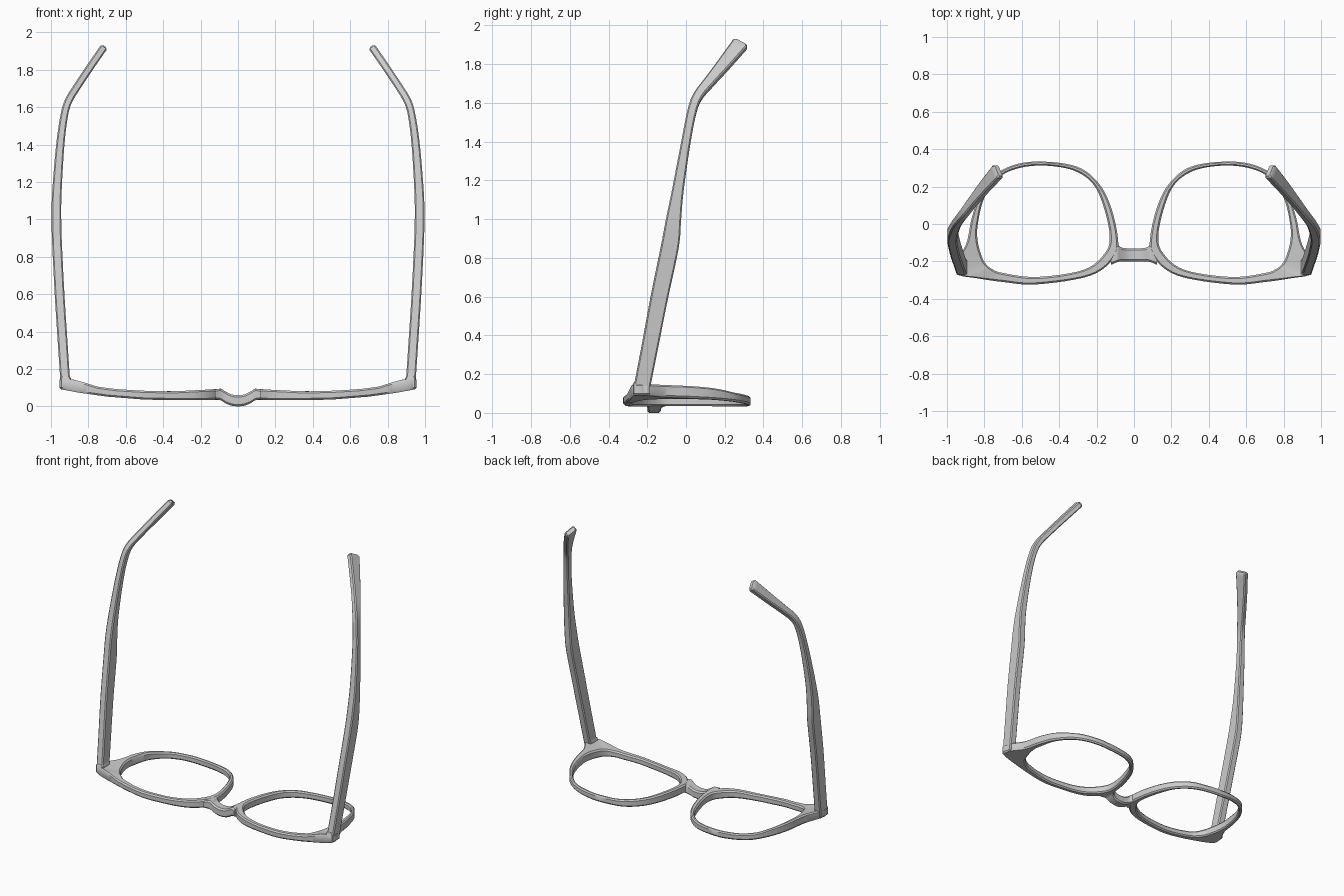
import bpy, bmesh, math
from mathutils import Vector

if "Cube" in bpy.data.objects:
    bpy.data.objects.remove(bpy.data.objects["Cube"])


def lerp_table(table, x):
    """Piecewise-linear lookup."""
    if x <= table[0][0]:
        return table[0][1]
    for (x0, v0), (x1, v1) in zip(table, table[1:]):
        if x <= x1:
            return v0 + (v1 - v0) * (x - x0) / (x1 - x0)
    return table[-1][1]


def spline(pts, n, closed):
    """Catmull-Rom through tuples of any length, n steps per span."""
    k, out = len(pts), []
    get = (lambda i: pts[i % k]) if closed else (lambda i: pts[max(0, min(k - 1, i))])
    for i in range(k if closed else k - 1):
        for s in range(n):
            t = s / n
            out.append([0.5 * (2 * b + (c - a) * t + (2 * a - 5 * b + 4 * c - d) * t * t
                               + (3 * b - a - 3 * c + d) * t ** 3)
                        for a, b, c, d in zip(get(i - 1), get(i), get(i + 1), get(i + 2))])
    if not closed:
        out.append(list(pts[-1]))
    return out


def octagon(hu, hv, c):
    """Chamfered rectangle in local u, v."""
    return [(-hu + c, -hv), (hu - c, -hv), (hu, -hv + c), (hu, hv - c),
            (hu - c, hv), (-hu + c, hv), (-hu, hv - c), (-hu, -hv + c)]


def loft(name, sections, closed, mirror):
    bm = bmesh.new()
    rows = [[bm.verts.new(p) for p in s] for s in sections]
    pairs = list(zip(rows, rows[1:] + rows[:1])) if closed else list(zip(rows, rows[1:]))
    for a, b in pairs:
        for i in range(len(a)):
            j = (i + 1) % len(a)
            bm.faces.new((a[i], a[j], b[j], b[i]))
    if not closed:
        bm.faces.new(rows[0])
        bm.faces.new(rows[-1])
    bmesh.ops.recalc_face_normals(bm, faces=bm.faces)
    me = bpy.data.meshes.new(name)
    bm.to_mesh(me)
    bm.free()
    ob = bpy.data.objects.new(name, me)
    bpy.context.collection.objects.link(ob)
    if mirror:
        ob.modifiers.new("mirror", 'MIRROR').use_axis[0] = True
    bpy.ops.object.select_all(action='DESELECT')
    ob.select_set(True)
    bpy.context.view_layer.objects.active = ob
    bpy.ops.object.shade_smooth_by_angle(angle=math.radians(35))
    return ob


# Lens rims: matched points (inner x, inner y, outer x, outer y)
rim = [(.47, .312, .47, .333), (.32, .285, .30, .305), (.22, .215, .195, .225),
       (.165, .10, .13, .11), (.13, -.06, .088, -.06), (.155, -.155, .10, -.17),
       (.27, -.245, .23, -.275), (.52, -.283, .52, -.323), (.70, -.262, .70, -.31),
       (.76, -.24, .84, -.29), (.793, -.212, .945, -.268), (.815, -.17, .945, -.20),
       (.836, -.09, .895, -.10), (.835, .0, .868, .03), (.80, .14, .826, .15),
       (.72, .25, .74, .265), (.61, .30, .62, .322)]
rim_low = [(.09, .035), (.3, .033), (.5, .036), (.7, .052), (.85, .073), (.95, .092)]
rim_high = [(.09, .095), (.15, .09), (.35, .08), (.5, .083), (.65, .092),
            (.75, .105), (.83, .13), (.88, .143), (.95, .15)]
sections = []
for ix, iy, ox, oy in spline(rim, 6, True):
    inner, outer = Vector((ix, iy)), Vector((ox, oy))
    w = (outer - inner).length
    d = (outer - inner) / w
    mid = (inner + outer) / 2
    sec = []
    for u, v in octagon(w / 2, 0.5, min(.3 * w, .009)):
        p = mid + d * u
        lo, hi = lerp_table(rim_low, p.x), lerp_table(rim_high, p.x)
        # chamfer rows keep a fixed offset in z
        f = v + 0.5
        z = lo + f * (hi - lo)
        if 1e-4 < f < 1 - 1e-4:
            z = lo + .009 if f < .5 else hi - .009
        sec.append((p.x, p.y, z))
    sections.append(sec)
loft("lens_rims", sections, True, True)

# Bridge: half profile (x, y front, y back, z low, z high), mirrored into a full path
half = [(0, -.2, -.13, 0, .06), (.035, -.2, -.13, .004, .064), (.068, -.2, -.125, .017, .08),
        (.092, -.205, -.105, .032, .094), (.122, -.218, -.07, .037, .09)]
path = [(-h[0],) + h[1:] for h in half[:0:-1]] + half
sections = []
for x, y0, y1, z0, z1 in spline(path, 4, False):
    sections.append([(x, (y0 + y1) / 2 + u, max(0, (z0 + z1) / 2 + v))
                     for u, v in octagon((y1 - y0) / 2, (z1 - z0) / 2, .01)])
loft("bridge", sections, False, False)

# Hinge blocks at the outer corners
sections = []
for z, g in ((.092, .006), (.1, 0), (.15, 0), (.16, .006)):
    sections.append([(.922 + u, -.23 + v, z) for u, v in octagon(.028 - g, .044 - g, .006)])
loft("hinge_blocks", sections, False, True)

# Temple arms: centre x, y, z, half thickness, half height
arm = [(.922, -.232, .11, .026, .042), (.938, -.185, .35, .026, .043),
       (.954, -.137, .6, .026, .045), (.967, -.083, .86, .026, .046),
       (.971, -.064, 1.0, .026, .039), (.968, -.042, 1.15, .025, .030),
       (.950, .0, 1.4, .022, .024), (.928, .032, 1.56, .02, .024),
       (.905, .062, 1.635, .02, .025), (.863, .118, 1.705, .02, .028),
       (.80, .197, 1.80, .02, .035), (.73, .279, 1.902, .02, .042)]
pts = spline(arm, 5, False)
end = Vector(pts[-1][:3]) + Vector((-.22, .25, .3)).normalized() * .012
pts.append([*end, .013, .034])
sections = []
for i, (x, y, z, a, b) in enumerate(pts):
    t = Vector(pts[min(i + 1, len(pts) - 1)][:3]) - Vector(pts[max(i - 1, 0)][:3])
    t.normalize()
    n1 = t.cross(Vector((0, 1, 0))).normalized()
    n2 = t.cross(n1)
    sections.append([Vector((x, y, z)) + n1 * u + n2 * v for u, v in octagon(a, b, .007)])
loft("temple_arms", sections, False, True)
